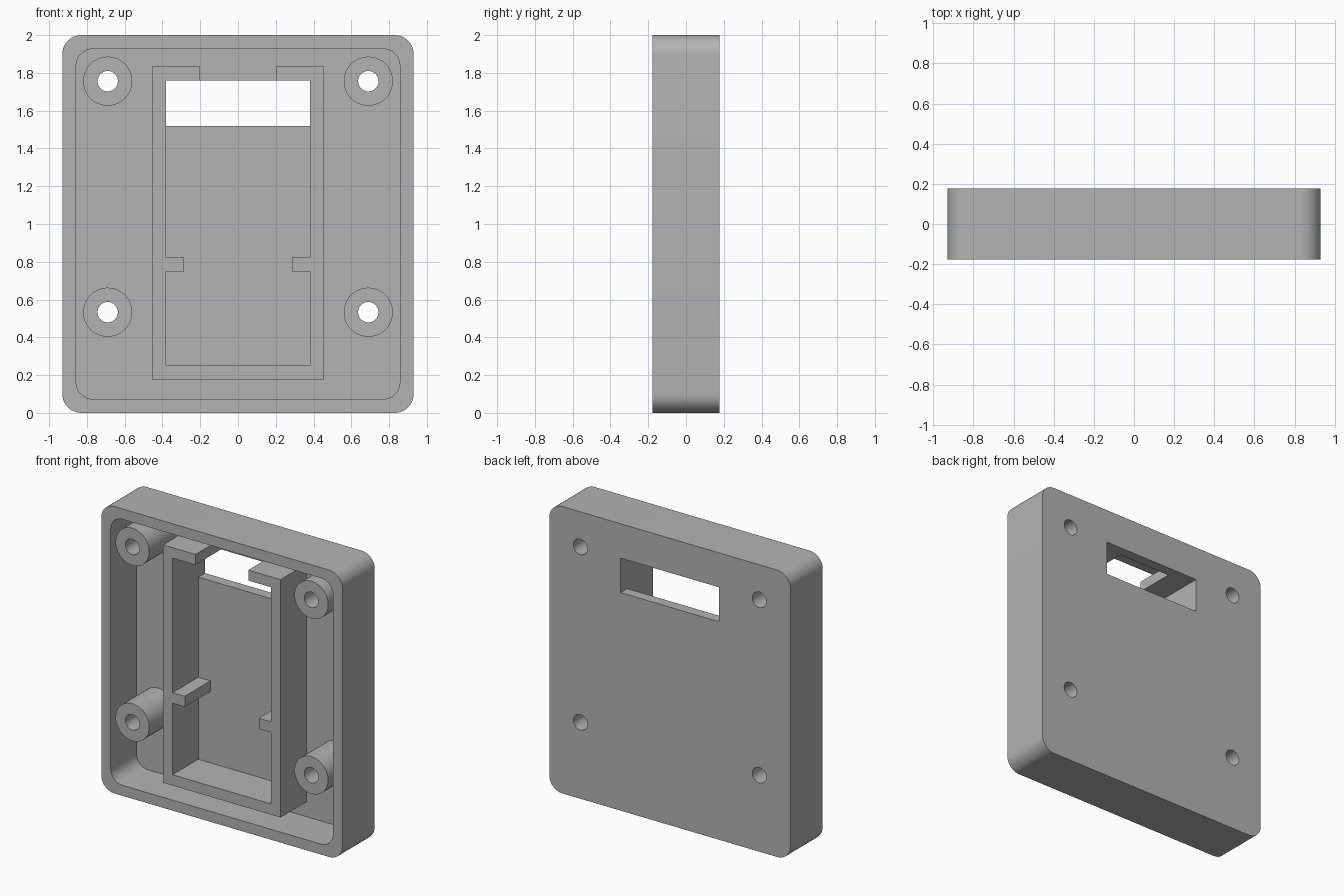
import bpy, bmesh, math
from mathutils import Vector

cube = bpy.data.objects.get("Cube")
if cube:
    bpy.data.objects.remove(cube, do_unlink=True)

grey = bpy.data.materials.new("plain grey")
grey.use_nodes = True
colour = (0.45, 0.45, 0.45, 1)
grey.diffuse_color = colour
grey.node_tree.nodes["Principled BSDF"].inputs["Base Color"].default_value = colour

FRONT, BACK = -0.178, 0.178
WALL = 0.073
FLOOR = BACK - WALL      # inner face of the back plate
HALF_W, HEIGHT = 0.93, 2.0


def circle(cx, cz, r, n=48):
    return [(cx + r * math.cos(math.tau * i / n), cz + r * math.sin(math.tau * i / n))
            for i in range(n)]


def rounded_rect(x, z0, z1, r, n=10):
    """Outline symmetric in x, with arcs of radius r at the corners."""
    pts = []
    corners = [(x - r, z1 - r), (r - x, z1 - r), (r - x, z0 + r), (x - r, z0 + r)]
    for k, (cx, cz) in enumerate(corners):
        for i in range(n + 1):
            a = math.pi / 2 * (k + i / n)
            pts.append((cx + r * math.cos(a), cz + r * math.sin(a)))
    return pts


def extrude_outline(name, loops, y0, y1):
    """Fill the first loop, leaving the others as holes, and extrude along y."""
    bm = bmesh.new()
    edges = []
    for loop in loops:
        vs = [bm.verts.new((x, y0, z)) for x, z in loop]
        edges += [bm.edges.new((v, vs[(i + 1) % len(vs)])) for i, v in enumerate(vs)]
    bmesh.ops.triangle_fill(bm, edges=edges, use_beauty=True, normal=Vector((0, -1, 0)))
    ext = bmesh.ops.extrude_face_region(bm, geom=bm.faces[:], use_keep_orig=True)
    moved = [g for g in ext["geom"] if isinstance(g, bmesh.types.BMVert)]
    bmesh.ops.translate(bm, verts=moved, vec=(0, y1 - y0, 0))
    bmesh.ops.recalc_face_normals(bm, faces=bm.faces[:])
    mesh = bpy.data.meshes.new(name)
    bm.to_mesh(mesh)
    bm.free()
    mesh.materials.append(grey)
    ob = bpy.data.objects.new(name, mesh)
    bpy.context.collection.objects.link(ob)
    bpy.ops.object.select_all(action='DESELECT')
    ob.select_set(True)
    bpy.context.view_layer.objects.active = ob
    bpy.ops.object.shade_smooth_by_angle(angle=math.radians(30))
    return ob


# Screw positions
screws = {f"{level}_{side}": (sx * 0.69, z)
          for level, z in (("upper", 1.756), ("lower", 0.533))
          for side, sx in (("left", 1), ("right", -1))}
holes = [circle(x, z, 0.054) for x, z in screws.values()]

# Back plate with the window and screw holes
outer = rounded_rect(HALF_W, 0, HEIGHT, 0.1)
window = [(-0.38, 1.52), (0.38, 1.52), (0.38, 1.76), (-0.38, 1.76)]
extrude_outline("back_plate", [outer, window] + holes, FLOOR, BACK)

# Outer wall
inner = rounded_rect(HALF_W - WALL, WALL, HEIGHT - WALL, 0.09)
extrude_outline("outer_wall", [outer, inner], FRONT, FLOOR)

# Screw posts
for (label, (x, z)), hole in zip(screws.items(), holes):
    extrude_outline("screw_post_" + label, [circle(x, z, 0.13), hole], FRONT, FLOOR)

# Inner holder: open-topped frame with side tabs and top hooks
half = [(0.38, 0.25), (0.38, 0.748), (0.286, 0.748), (0.286, 0.822), (0.38, 0.822),
        (0.38, 1.76), (0.204, 1.76), (0.204, 1.833), (0.453, 1.833), (0.453, 0.175)]
extrude_outline("holder_frame", [half + [(-x, z) for x, z in reversed(half)]], FRONT, FLOOR)
